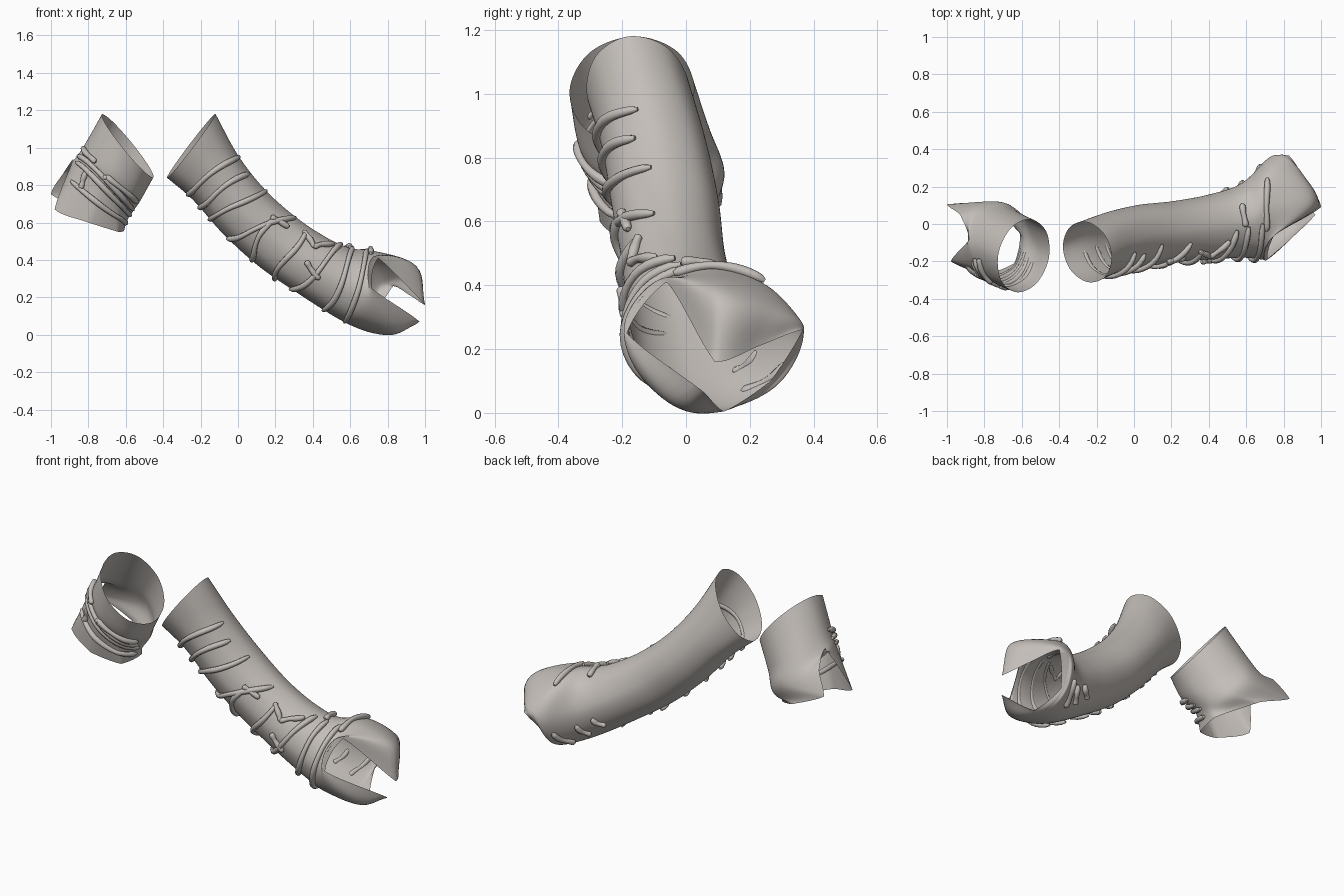
import bpy, bmesh, math, random
from mathutils import Vector as V

random.seed(4)
cube = bpy.data.objects.get("Cube")
if cube:
    bpy.data.objects.remove(cube)

mat = bpy.data.materials.new("warm grey cloth")
mat.use_nodes = True
grey = (0.55, 0.515, 0.485, 1)
mat.diffuse_color = grey
mat.node_tree.nodes["Principled BSDF"].inputs["Base Color"].default_value = grey


def ring(c, a, b):
    """Eight points of a slanted oval: centre, outer half-axis, back half-axis."""
    return [V(c) + V(a) * math.cos(i * math.pi / 4) + V(b) * math.sin(i * math.pi / 4)
            for i in range(8)]


def spline(p0, p1, p2, p3, t):
    return 0.5 * (2 * p1 + (p2 - p0) * t + (2 * p0 - 5 * p1 + 4 * p2 - p3) * t * t
                  + (3 * p1 - p0 - 3 * p2 + p3) * t ** 3)


def around(points, deg, sharp=0):
    """Point round a ring; sharp blends from a smooth loop to straight edges."""
    u = (deg % 360) / 45
    i = int(u)
    p = [points[(i + k) % 8] for k in (-1, 0, 1, 2)]
    return spline(*p, u - i).lerp(p[1].lerp(p[2], u - i), sharp)


def surface(rings, v, deg):
    """Point on the sleeve: v runs along the rings, deg runs round them."""
    n = len(rings) - 1
    i = min(int(v), n - 1)
    p1, p2 = around(rings[i], deg), around(rings[i + 1], deg, 0.6 * (i == n - 1))
    p0 = around(rings[i - 1], deg) if i else 2 * p1 - p2
    p3 = around(rings[i + 2], deg, 0.6 * (i + 2 == n)) if i + 2 <= n else 2 * p2 - p1
    return spline(p0, p1, p2, p3, v - i)


def sleeve(name, rings, around_steps=72, per_ring=8):
    bm = bmesh.new()
    rows = [[bm.verts.new(surface(rings, r / per_ring, s * 360 / around_steps))
             for s in range(around_steps)] for r in range((len(rings) - 1) * per_ring + 1)]
    for lo, hi in zip(rows, rows[1:]):
        for s in range(around_steps):
            t = (s + 1) % around_steps
            bm.faces.new((lo[s], lo[t], hi[t], hi[s]))
    bmesh.ops.recalc_face_normals(bm, faces=bm.faces)
    for f in bm.faces:
        f.smooth = True
    mesh = bpy.data.meshes.new(name)
    bm.to_mesh(mesh)
    bm.free()
    mesh.materials.append(mat)
    bpy.context.collection.objects.link(bpy.data.objects.new(name, mesh))


def cord(name, rings, v0, d0, v1, d1, wobble=0.04):
    """Raised, slightly uneven cord lying on the sleeve."""
    curve = bpy.data.curves.new(name, "CURVE")
    curve.dimensions = "3D"
    curve.bevel_depth = 0.015
    curve.bevel_resolution = 2
    curve.use_fill_caps = True
    n = 19
    line = curve.splines.new("POLY")
    line.points.add(n - 1)
    phase = random.uniform(0, 6)
    for k, pt in enumerate(line.points):
        t = k / (n - 1)
        v = v0 + (v1 - v0) * t + wobble * math.sin(phase + 7 * t)
        deg = d0 + (d1 - d0) * t
        p = surface(rings, v, deg)
        # outward direction from the surface tangents
        tu = surface(rings, v, deg + 3) - surface(rings, v, deg - 3)
        tv = surface(rings, v + 0.05, deg) - surface(rings, v - 0.05, deg)
        out = tu.cross(tv).normalized()
        middle = sum((surface(rings, v, q) for q in range(0, 360, 45)), V()) / 8
        if out.dot(p - middle) < 0:
            out = -out
        pt.co = (*(p + out * 0.009), 1)
        end = min(t, 1 - t)
        pt.radius = min(1, 0.5 + 8 * end) * (1 + 0.12 * math.sin(phase + 9 * t))
    line.use_smooth = True
    curve.materials.append(mat)
    bpy.context.collection.objects.link(bpy.data.objects.new(name, curve))


# Long sleeve with a hooded, notched cuff
long_rings = [
    ring((-.25, -.15, 1.01), (.13, -.03, .17), (0, .16, .02)),
    ring((-.12, -.10, .84), (.12, -.01, .12), (0, .165, 0)),
    ring((.035, -.065, .655), (.115, 0, .115), (0, .168, 0)),
    ring((.22, -.04, .49), (.11, 0, .123), (0, .163, 0)),
    ring((.415, -.015, .36), (.085, 0, .145), (0, .175, 0)),
    ring((.58, .02, .27), (.035, 0, .19), (0, .20, 0)),
    ring((.70, .08, .235), (.02, 0, .215), (.015, .27, 0)),
    [V(p) for p in ((.95, .10, .37), (.88, .28, .32), (.78, .37, .26), (.725, .27, .09),
                    (.76, .11, .005), (.84, -.04, .03), (.705, -.195, .25), (.73, -.08, .42))],
    [V(p) for p in ((1, .09, .16), (.92, .23, .21), (.83, .365, .26), (.735, .265, .10),
                    (.80, .12, .005), (.97, .05, .07), (.715, -.185, .25), (.75, -.06, .41))],
]
sleeve("long_sleeve", long_rings)

# Short sleeve with a notched lower hem
short_rings = [
    ring((-.59, -.17, 1.01), (-.135, .01, .17), (.035, .195, 0)),
    ring((-.675, -.13, .86), (-.155, 0, .14), (0, .21, 0)),
    ring((-.735, -.09, .775), (-.15, 0, .15), (0, .21, -.02)),
    [V(p) for p in ((-.88, -.08, .94), (-.93, .05, .87), (-1, .105, .75), (-.79, .11, .65),
                    (-.61, -.05, .56), (-.64, -.21, .55), (-.80, -.27, .60), (-.98, -.20, .67))],
]
sleeve("short_sleeve", short_rings)

# Front cords: start ring, start angle, end ring, end angle
long_cords = [
    (.75, 195, 1.0, 345), (1.2, 190, 1.42, 335), (1.55, 190, 2.0, 345), (2.1, 195, 2.85, 340),
    (2.8, 195, 2.5, 295), (3.4, 185, 3.3, 320), (3.8, 190, 4.4, 350), (4.6, 190, 5.0, 350),
    (5.2, 195, 5.8, 345),
]
for c in long_cords:
    cord("long_sleeve_cord", long_rings, *c)

# Drips linking neighbouring cords
for c in ((2.45, 298, 2.9, 305), (3.25, 320, 3.7, 300), (3.65, 300, 4.1, 335), (3.7, 270, 4.2, 255)):
    cord("long_sleeve_drip", long_rings, *c, .02)

# Cuff cords over the top and round the back
for c in ((4.8, -8, 4.7, 30), (5.95, -25, 5.9, 38), (5.8, 112, 5.5, 150),
          (5.15, 110, 4.95, 140), (4.65, 108, 4.45, 132)):
    cord("cuff_cord", long_rings, *c, .015)

# Short sleeve cords and drips
for c in ((1.0, 345, 1.1, 300), (1.25, 275, 1.15, 200), (1.45, 340, 1.55, 195),
          (1.95, 330, 1.9, 190), (2.4, 315, 2.5, 195), (1.25, 275, 1.6, 270), (2.0, 300, 2.4, 295)):
    cord("short_sleeve_cord", short_rings, *c, .02)
